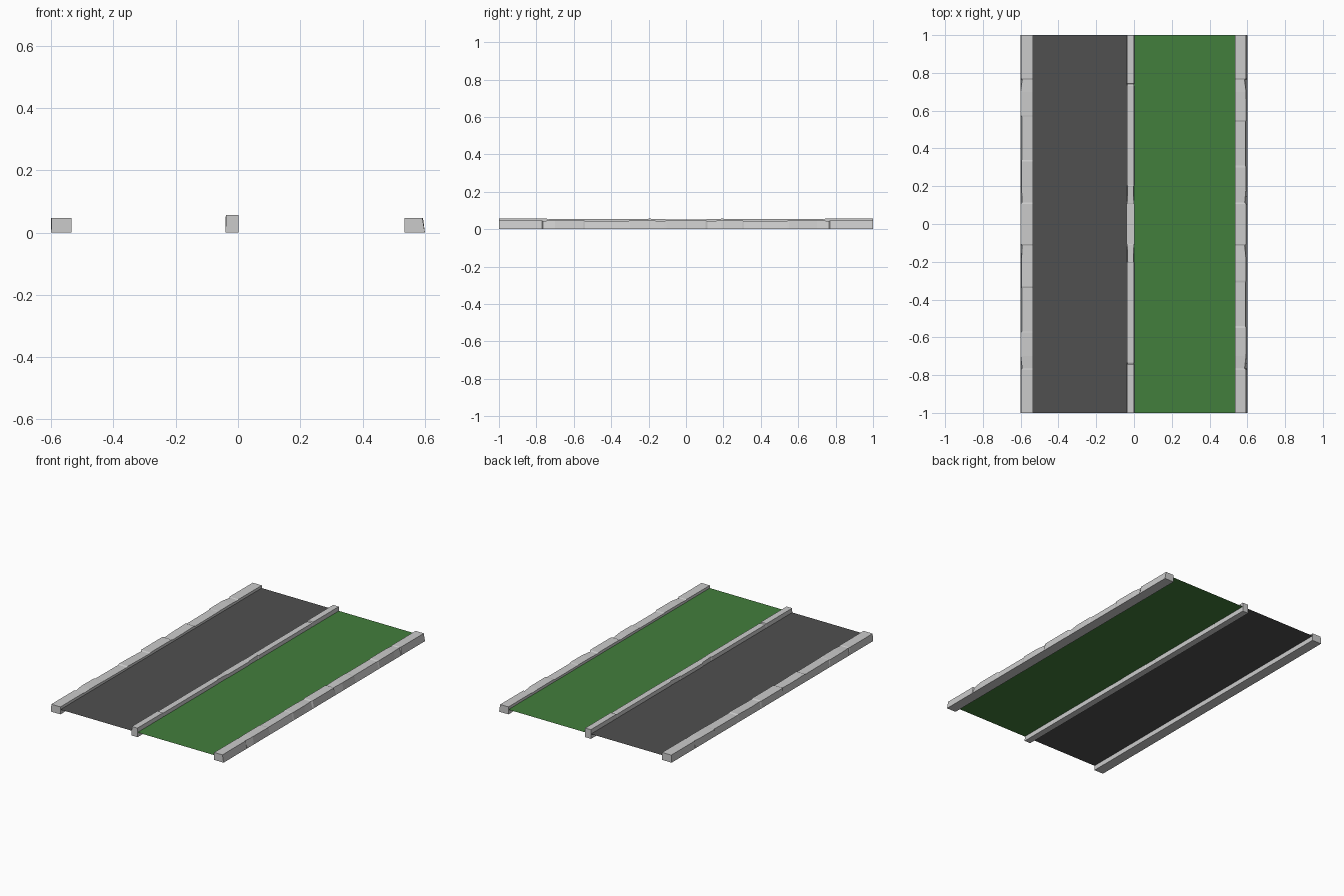
import bpy, bmesh


def make_mesh(name, verts, faces, color=None):
    mesh = bpy.data.meshes.new(name)
    mesh.from_pydata(verts, [], faces)
    bm = bmesh.new()
    bm.from_mesh(mesh)
    bmesh.ops.recalc_face_normals(bm, faces=bm.faces)
    bm.to_mesh(mesh)
    bm.free()
    obj = bpy.data.objects.new(name, mesh)
    bpy.context.collection.objects.link(obj)
    if color:
        mat = bpy.data.materials.new(name)
        mat.diffuse_color = color
        mesh.materials.append(mat)
    return obj


def kerb(name, x_left, x_right, half):
    """Loft a worn stone strip from stations (y, left inset, right inset, height), mirrored in y."""
    stations = [(-y, l, r, h) for y, l, r, h in reversed(half)] + half
    verts, faces = [], []
    for y, l, r, h in stations:
        verts += [(x_left, y, 0), (x_right, y, 0), (x_right - r, y, h), (x_left + l, y, h)]
    for s in range(len(stations) - 1):
        a = 4 * s
        for i in range(4):
            j = (i + 1) % 4
            faces.append((a + i, a + j, a + 4 + j, a + 4 + i))
    last = len(verts) - 4
    faces += [(3, 2, 1, 0), (last, last + 1, last + 2, last + 3)]
    return make_mesh(name, verts, faces)


# Kerb stones along the outer edges and the centre
kerb("left_kerb", -0.60, -0.535, [
    (0.105, 0.000, 0, 0.047), (0.115, 0.008, 0, 0.043), (0.2, 0.004, 0, 0.044),
    (0.33, 0.004, 0, 0.047), (0.34, 0.006, 0, 0.043), (0.57, 0.006, 0, 0.045),
    (0.575, 0.000, 0, 0.046), (0.70, 0.000, 0, 0.047), (0.765, 0.008, 0, 0.044),
    (0.77, 0.002, 0, 0.047), (1.0, 0.002, 0, 0.047)])
kerb("right_kerb", 0.535, 0.60, [
    (0.105, 0, 0.006, 0.047), (0.115, 0, 0.014, 0.043), (0.19, 0, 0.007, 0.046),
    (0.30, 0, 0.007, 0.046), (0.31, 0, 0.011, 0.044), (0.54, 0, 0.011, 0.044),
    (0.55, 0, 0.006, 0.047), (0.70, 0, 0.007, 0.047), (0.765, 0, 0.015, 0.044),
    (0.77, 0, 0.008, 0.047), (1.0, 0, 0.008, 0.047)])
kerb("centre_kerb", -0.04, 0.002, [
    (0.105, 0.000, 0.000, 0.052), (0.11, 0.004, 0.003, 0.053), (0.20, 0.007, 0.005, 0.056),
    (0.205, 0.003, 0.001, 0.054), (0.73, 0.003, 0.001, 0.054), (0.74, 0.006, 0.004, 0.052),
    (0.745, 0.002, 0.001, 0.057), (1.0, 0.002, 0.001, 0.057)])


# Flat ground surfaces between the kerbs
def surface(name, x0, x1, z, color):
    make_mesh(name, [(x0, -1, z), (x1, -1, z), (x1, 1, z), (x0, 1, z)], [(0, 1, 2, 3)], color)


surface("pavement", -0.54, -0.035, 0.03, (0.08, 0.08, 0.08, 1))
surface("grass", 0.0, 0.54, 0.03, (0.055, 0.21, 0.045, 1))
